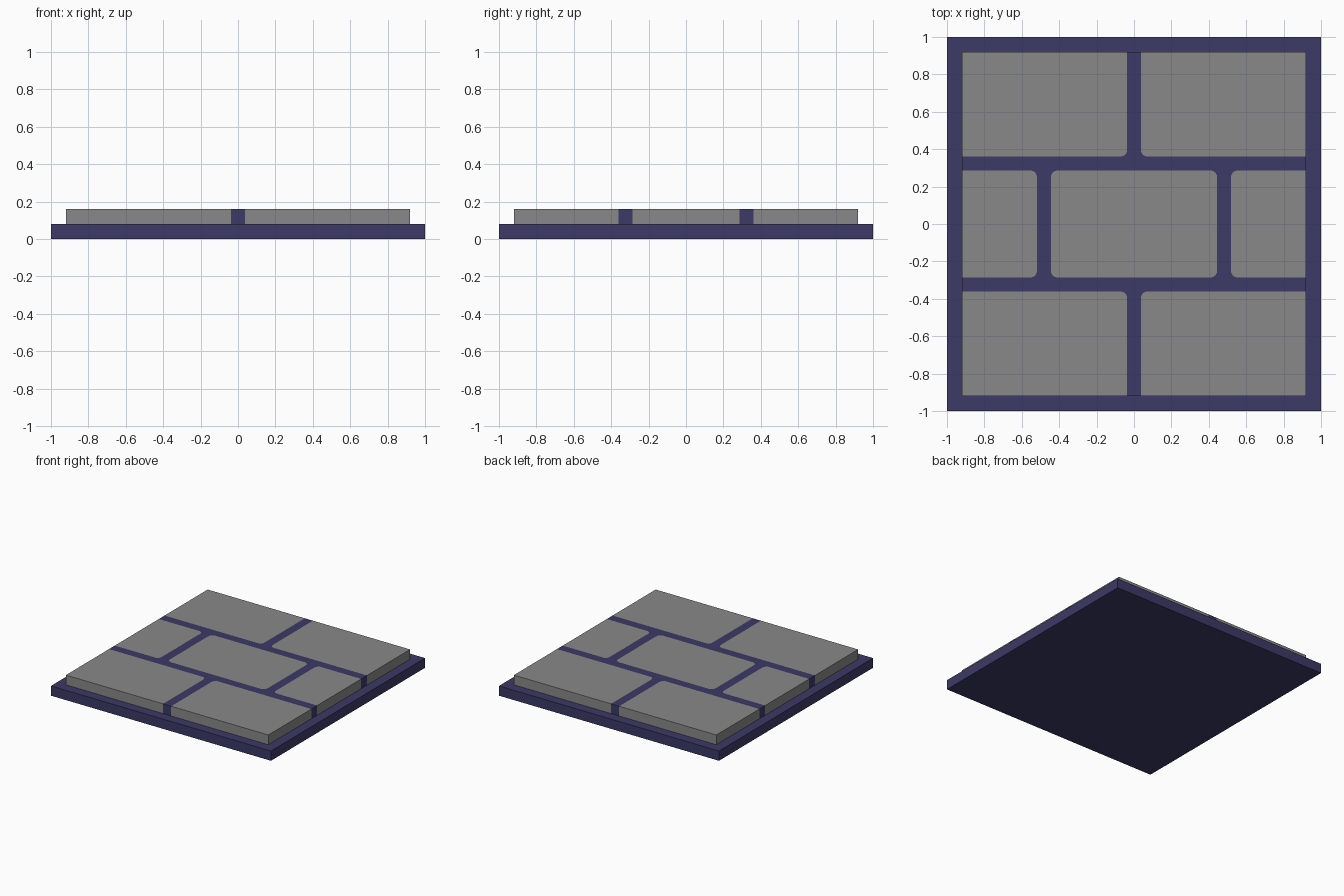
import bpy, bmesh, math

if "Cube" in bpy.data.objects:
    bpy.data.objects.remove(bpy.data.objects["Cube"])

EDGE, Z0, Z1, R = 0.92, 0.08, 0.16, 0.035


def material(name, rgb):
    m = bpy.data.materials.new(name)
    m.diffuse_color = (*rgb, 1)
    m.use_nodes = True
    m.node_tree.nodes["Principled BSDF"].inputs["Base Color"].default_value = m.diffuse_color
    return m


navy = material("navy grout", (0.045, 0.042, 0.133))
grey = material("stone grey", (0.25, 0.25, 0.25))


def outline(x0, x1, y0, y1):
    """Rectangle whose corners are rounded unless they touch the outer border."""
    pts = []
    for x, y, sx, sy, a in ((x1, y0, 1, -1, -90), (x1, y1, 1, 1, 0),
                            (x0, y1, -1, 1, 90), (x0, y0, -1, -1, 180)):
        if max(abs(x), abs(y)) >= EDGE - 1e-4:
            pts.append((x, y))
            continue
        for i in range(7):
            t = math.radians(a + 15 * i)
            pts.append((x - sx * R + R * math.cos(t), y - sy * R + R * math.sin(t)))
    return pts


def prism(name, pts, z0, z1, mat):
    bm = bmesh.new()
    face = bm.faces.new([bm.verts.new((x, y, z0)) for x, y in pts])
    ext = bmesh.ops.extrude_face_region(bm, geom=[face])
    top = [v for v in ext["geom"] if isinstance(v, bmesh.types.BMVert)]
    bmesh.ops.translate(bm, verts=top, vec=(0, 0, z1 - z0))
    bmesh.ops.recalc_face_normals(bm, faces=bm.faces)
    me = bpy.data.meshes.new(name)
    bm.to_mesh(me)
    bm.free()
    me.materials.append(mat)
    ob = bpy.data.objects.new(name, me)
    bpy.context.collection.objects.link(ob)
    return ob


def square(s):
    return [(-s, -s), (s, -s), (s, s), (-s, s)]


# Base slab and the grout block on it
prism("base_slab", square(1), 0, Z0, navy)
grout = prism("grout", square(EDGE), Z0, Z1, navy)

# Stone layout: two per outer row, three in the middle row
row, gap = 0.286, 0.361
stones = [(-0.444, 0.444, -row, row)]
for s in (-1, 1):
    stones.append((*sorted((s * 0.519, s * EDGE)), -row, row))
    for t in (-1, 1):
        stones.append((*sorted((s * 0.037, s * EDGE)), *sorted((t * gap, t * EDGE))))

# Stones, and matching cutters that run past the border to open the grout
cutters = []
for i, st in enumerate(stones):
    prism(f"stone_{i + 1}", outline(*st), Z0, Z1, grey)
    wide = [math.copysign(1.1, v) if abs(v) == EDGE else v for v in st]
    cut = prism("grout_cutter", outline(*wide), Z0 - 0.05, Z1 + 0.05, navy)
    cut.hide_render = True
    cutters.append(cut)
    mod = grout.modifiers.new("cut", "BOOLEAN")
    mod.operation, mod.solver, mod.object = "DIFFERENCE", "EXACT", cut

# Bake the cuts and drop the cutters
bpy.context.view_layer.update()
deps = bpy.context.evaluated_depsgraph_get()
baked = bpy.data.meshes.new_from_object(grout.evaluated_get(deps))
grout.modifiers.clear()
grout.data = baked
for c in cutters:
    bpy.data.objects.remove(c)
